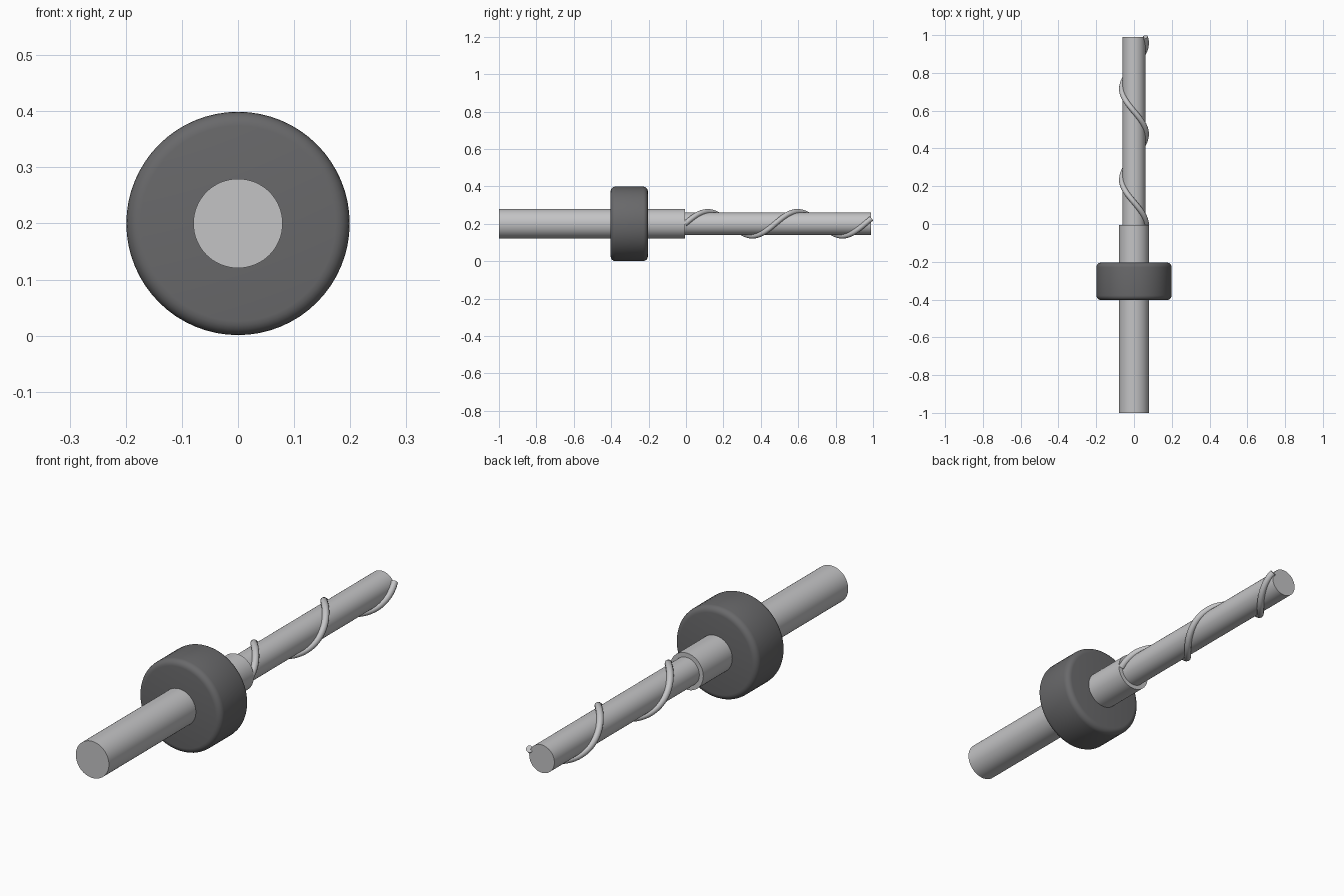
import bpy
import math

cube = bpy.data.objects.get("Cube")
if cube:
    bpy.data.objects.remove(cube, do_unlink=True)

AXIS_Z = 0.2


def material(name, color):
    mat = bpy.data.materials.new(name)
    mat.use_nodes = True
    mat.diffuse_color = color
    mat.node_tree.nodes["Principled BSDF"].inputs["Base Color"].default_value = color
    return mat


light_metal = material("light grey metal", (0.55, 0.55, 0.56, 1))
dark_rubber = material("dark grey rubber", (0.14, 0.14, 0.145, 1))


def rod(name, radius, y_start, y_end, mat, bevel=0):
    """Solid cylinder lying along y, with optional rounded rims."""
    bpy.ops.mesh.primitive_cylinder_add(
        vertices=64, radius=radius, depth=y_end - y_start,
        location=(0, (y_start + y_end) / 2, AXIS_Z), rotation=(math.pi / 2, 0, 0))
    obj = bpy.context.object
    obj.name = name
    obj.data.materials.append(mat)
    if bevel:
        mod = obj.modifiers.new("rounded rims", "BEVEL")
        mod.width = bevel
        mod.segments = 5
        mod.limit_method = "ANGLE"
        bpy.ops.object.modifier_apply(modifier=mod.name)
    bpy.ops.object.shade_smooth_by_angle(angle=math.radians(35))
    return obj


# Shank, stop collar and thinner cutting rod
rod("shank", 0.0796, -1, -0.005, light_metal)
rod("collar", 0.199, -0.403, -0.204, dark_rubber, bevel=0.025)
rod("cutting_rod", 0.0605, -0.005, 0.99, light_metal)

# Raised spiral wound round the cutting rod
STEPS = 130
TURN_ANGLE = 13.0
SPIRAL_RADIUS = 0.0647
curve = bpy.data.curves.new("spiral_flute", "CURVE")
curve.dimensions = "3D"
curve.bevel_depth = 0.0145
curve.bevel_resolution = 4
curve.use_fill_caps = True
spline = curve.splines.new("POLY")
spline.points.add(STEPS)
for i, point in enumerate(spline.points):
    t = i / STEPS
    a = TURN_ANGLE * t
    point.co = (SPIRAL_RADIUS * math.cos(a), -0.005 + 0.995 * t,
                AXIS_Z + SPIRAL_RADIUS * math.sin(a), 1)
spiral = bpy.data.objects.new("spiral_flute", curve)
bpy.context.collection.objects.link(spiral)
curve.materials.append(light_metal)

bpy.ops.object.select_all(action="DESELECT")
spiral.select_set(True)
bpy.context.view_layer.objects.active = spiral
bpy.ops.object.convert(target="MESH")
bpy.ops.object.shade_smooth_by_angle(angle=math.radians(45))
